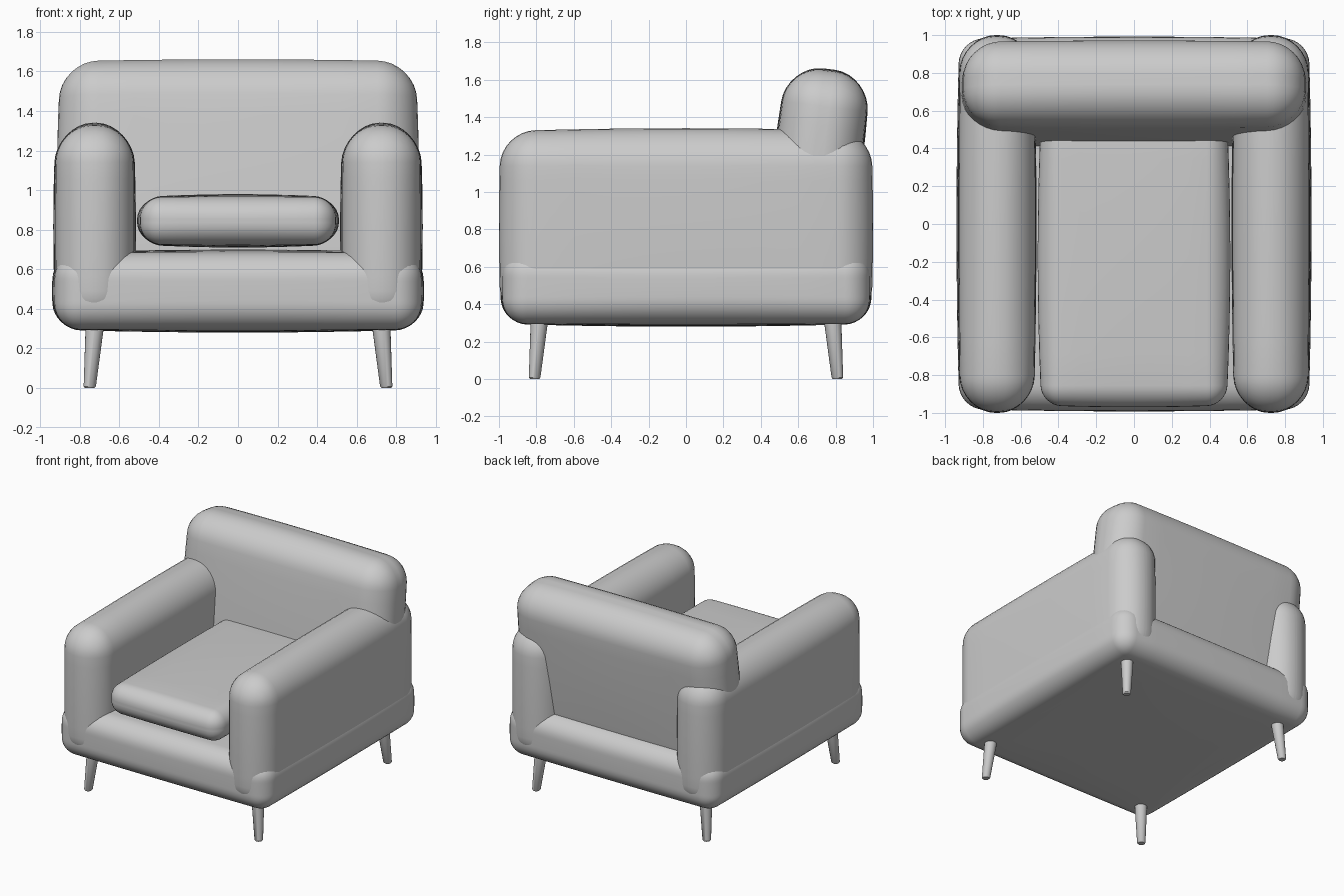
import bpy, bmesh, math
from mathutils import Vector, Matrix

if "Cube" in bpy.data.objects:
    bpy.data.objects.remove(bpy.data.objects["Cube"])

fabric = bpy.data.materials.new("light grey")
fabric.diffuse_color = (0.6, 0.6, 0.6, 1)
fabric.use_nodes = True
fabric.node_tree.nodes["Principled BSDF"].inputs["Base Color"].default_value = fabric.diffuse_color


def finish(bm, name, angle=60):
    bmesh.ops.recalc_face_normals(bm, faces=bm.faces)
    mesh = bpy.data.meshes.new(name)
    bm.to_mesh(mesh)
    bm.free()
    mesh.materials.append(fabric)
    ob = bpy.data.objects.new(name, mesh)
    bpy.context.collection.objects.link(ob)
    bpy.ops.object.select_all(action='DESELECT')
    ob.select_set(True)
    bpy.context.view_layer.objects.active = ob
    bpy.ops.object.shade_smooth_by_angle(angle=math.radians(angle))
    return ob


def padded_box(name, center, half, r, bulge, tilt=0):
    """Box with round edges of radius r whose faces swell by bulge (per axis)."""
    bm = bmesh.new()
    bmesh.ops.create_cube(bm, size=2)
    bmesh.ops.subdivide_edges(bm, edges=bm.edges[:], cuts=15, use_grid_fill=True)
    for v in bm.verts:
        core, d = Vector(), Vector()
        for i in range(3):
            t, s = abs(v.co[i]), math.copysign(1, v.co[i])
            core[i] = s * min(t / 0.5, 1) * (half[i] - r)
            d[i] = s * math.tan(max(t - 0.5, 0) / 0.5 * math.pi / 4)
        p = core + d.normalized() * r
        u = [p[i] / half[i] for i in range(3)]
        for i in range(3):
            a, b = u[(i + 1) % 3], u[(i + 2) % 3]
            p[i] += bulge[i] * u[i] * (1 - a * a) * (1 - b * b)
        v.co = p
    bm.transform(Matrix.Translation(center) @ Matrix.Rotation(tilt, 4, 'X'))
    return finish(bm, name)


# Upholstered body
padded_box("base", (0, 0, 0.49), (0.925, 0.98, 0.195), 0.13, (0.015, 0.012, 0.015))
padded_box("seat_cushion", (0, -0.17, 0.845), (0.49, 0.79, 0.12), 0.105, (0.02, 0.01, 0.015))
padded_box("backrest", (0, 0.69, 1.05), (0.895, 0.225, 0.6), 0.19, (0.02, 0.015, 0.012),
           math.radians(-7))
for s, side in ((-1, "left"), (1, "right")):
    padded_box(side + "_arm", (s * 0.725, 0, 0.815), (0.195, 0.99, 0.51), 0.185,
               (0.014, 0.01, 0.016))

# Splayed tapered legs with a softened foot
for sx, side in ((-1, "left"), (1, "right")):
    for sy, end in ((-1, "front"), (1, "back")):
        bm = bmesh.new()
        rings = []
        for z, r in ((0, 0.024), (0.008, 0.031), (0.36, 0.049)):
            k = z / 0.36
            cx, cy = sx * (0.75 - 0.03 * k), sy * (0.81 - 0.03 * k)
            rings.append([bm.verts.new((cx + r * math.cos(a), cy + r * math.sin(a), z))
                          for a in (i * math.tau / 20 for i in range(20))])
        for lo, hi in zip(rings, rings[1:]):
            for i in range(20):
                j = (i + 1) % 20
                bm.faces.new((lo[i], lo[j], hi[j], hi[i]))
        bm.faces.new(rings[0])
        bm.faces.new(rings[-1])
        finish(bm, f"{end}_{side}_leg", 40)
